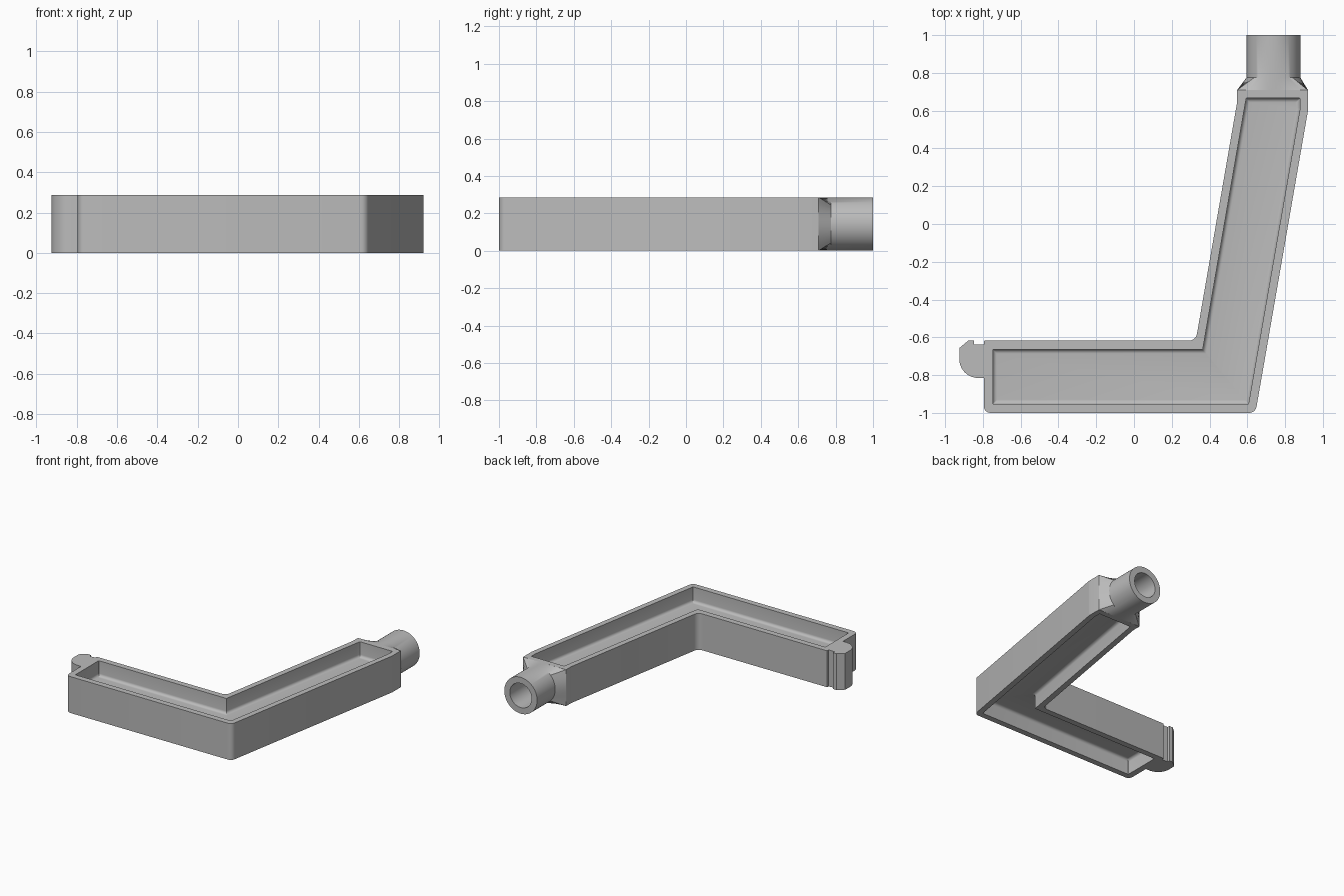
import bpy, bmesh, math
from mathutils import Vector

if "Cube" in bpy.data.objects:
    bpy.data.objects.remove(bpy.data.objects["Cube"])

H = 0.286                      # full height
MID = H / 2
WEB = 0.045                    # web thickness between the two pockets

grey = bpy.data.materials.new("plain grey")
grey.diffuse_color = (0.5, 0.5, 0.5, 1)
grey.use_nodes = True
grey.node_tree.nodes["Principled BSDF"].inputs["Base Color"].default_value = grey.diffuse_color


def rounded(points, radii, steps=6):
    """Closed outline with each corner replaced by an arc of steps + 1 points."""
    out = []
    n = len(points)
    for i, r in enumerate(radii):
        p = Vector(points[i])
        a = (Vector(points[i - 1]) - p).normalized()
        b = (Vector(points[(i + 1) % n]) - p).normalized()
        half = a.angle(b) / 2
        reach = r / math.tan(half)
        c = p + (a + b).normalized() * (r / math.sin(half))
        u, v = p + a * reach - c, p + b * reach - c
        sweep = math.pi - 2 * half
        for k in range(steps + 1):
            t = k / steps
            out.append(c + (u * math.sin((1 - t) * sweep) + v * math.sin(t * sweep)) / math.sin(sweep))
    return out


def inset(points, d):
    """Move every edge of a counter-clockwise outline inwards by d."""
    out = []
    n = len(points)
    for i in range(n):
        p = Vector(points[i])
        e = (p - Vector(points[i - 1])).normalized()
        f = (Vector(points[(i + 1) % n]) - p).normalized()
        m, k = Vector((-e.y, e.x)), Vector((-f.y, f.x))
        out.append(p + (m + k) * (d / (1 + m.dot(k))))
    return out


def make(name, rings, cap=True, loop=False):
    """Skin a list of equal-length rings of 3D points."""
    bm = bmesh.new()
    vs = [[bm.verts.new(p) for p in ring] for ring in rings]
    pairs = list(zip(vs, vs[1:])) + ([(vs[-1], vs[0])] if loop else [])
    for a, b in pairs:
        for i in range(len(a)):
            j = (i + 1) % len(a)
            bm.faces.new((a[i], a[j], b[j], b[i]))
    if cap:
        bm.faces.new(vs[0])
        bm.faces.new(vs[-1])
    bmesh.ops.recalc_face_normals(bm, faces=bm.faces)
    me = bpy.data.meshes.new(name)
    bm.to_mesh(me)
    bm.free()
    me.materials.append(grey)
    ob = bpy.data.objects.new(name, me)
    bpy.context.collection.objects.link(ob)
    bpy.ops.object.select_all(action='DESELECT')
    ob.select_set(True)
    bpy.context.view_layer.objects.active = ob
    bpy.ops.object.shade_smooth_by_angle(angle=math.radians(31))
    return ob


def at(points, z):
    return [(p[0], p[1], z) for p in points]


# Angled frame: outer wall, rim and a filleted pocket on both faces
outer = [(-0.795, -1), (0.643, -1), (0.921, 0.60), (0.921, 0.71),
         (0.546, 0.71), (0.546, 0.645), (0.327, -0.618), (-0.795, -0.618)]
pocket = [(-0.747, -0.954), (0.606, -0.954), (0.879, 0.61), (0.879, 0.666),
          (0.594, 0.666), (0.588, 0.632), (0.364, -0.664), (-0.747, -0.664)]
outer_ring = rounded(outer, [.035, .04, .03, .003, .003, .03, .045, .004])
r = 0.022
half = []
for k in range(6):             # pocket floor fillet, from floor up to wall
    t = k / 5 * math.pi / 2
    ring = rounded(inset(pocket, r * (1 - math.sin(t))), [.004] * 8)
    half.append((ring, WEB / 2 + r * (1 - math.cos(t))))
half.append((rounded(pocket, [.004] * 8), MID))
half.append((outer_ring, MID))
rings = [at(p, MID + z) for p, z in half] + [at(p, MID - z) for p, z in reversed(half)]
make("angled_frame", rings)

# Hooked clip on the short arm's end
clip = [(-0.78, -0.637), (-0.846, -0.637), (-0.846, -0.617), (-0.877, -0.617),
        (-0.925, -0.657)]
clip += [(-0.825 - 0.1 * math.cos(a), -0.715 - 0.1 * math.sin(a))
         for a in (i * math.pi / 20 for i in range(11))]
clip += [(-0.78, -0.815)]
make("end_clip", [at(clip, 0), at(clip, H)])

# Socket: rectangular shoulder lofted to a round hollow tube
N = 64
TX, TR, BORE = 0.738, 0.143, 0.095
angles = [2 * math.pi * i / N for i in range(N)]


def circle(rad, y):
    return [(TX + rad * math.cos(a), y, MID + rad * math.sin(a)) for a in angles]


rect = []
for a in angles:
    c, s = math.cos(a), math.sin(a)
    m = max(abs(c), abs(s))
    rect.append((0.7335 + 0.1875 * c / m, 0.709, MID + MID * s / m))
make("socket_shoulder_and_tube",
     [rect, circle(TR, 0.775), circle(TR, 1.0), circle(BORE, 1.0), circle(BORE, 0.712)])
